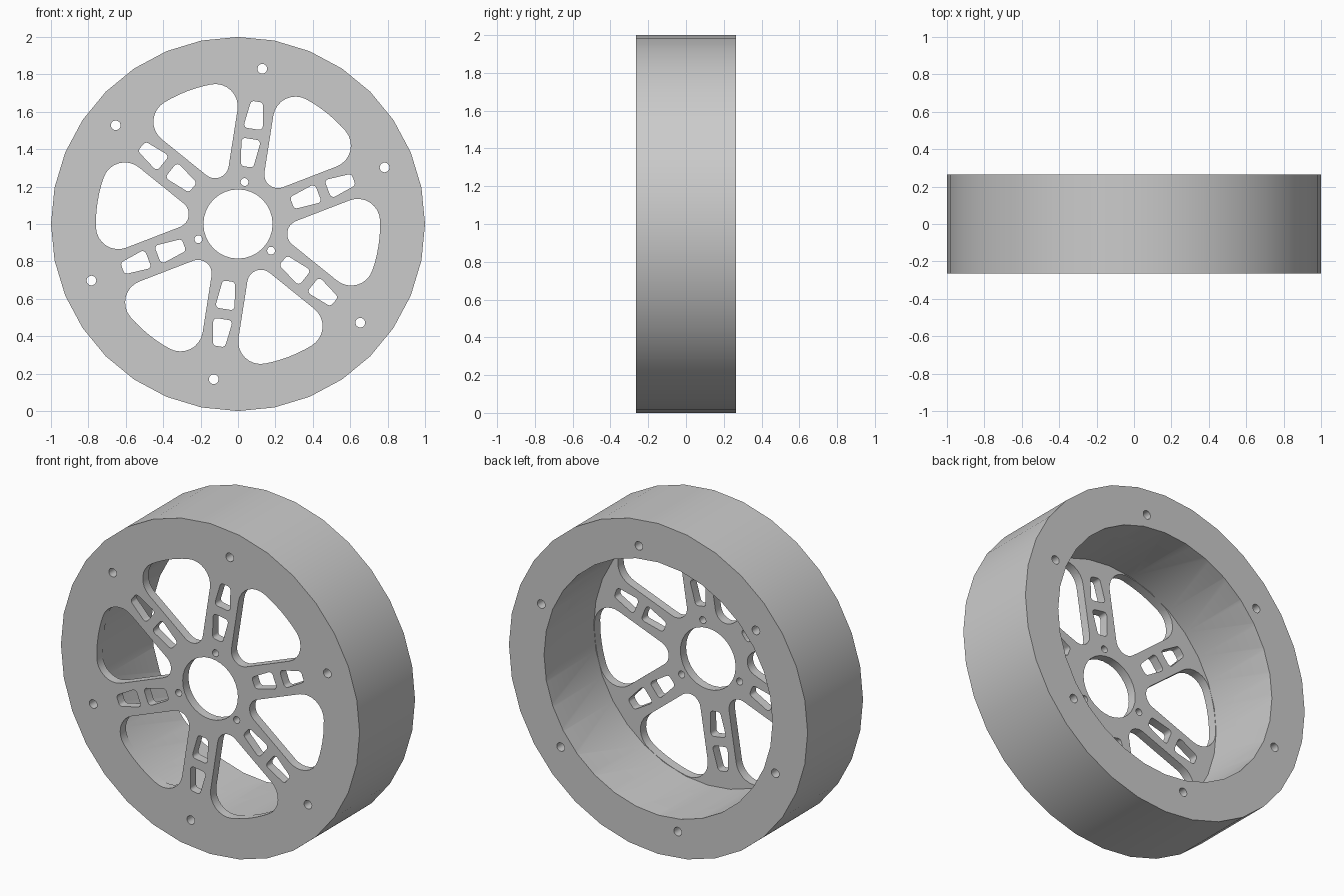
import bpy
import bmesh
from math import cos, sin, radians, degrees, atan2, hypot, sqrt
from mathutils import Matrix, Vector

if "Cube" in bpy.data.objects:
    bpy.data.objects.remove(bpy.data.objects["Cube"], do_unlink=True)

HALF_DEPTH = 0.265
PLATE = 0.055          # thickness of the spoked face
BORE = 0.765           # inner radius of the barrel
SPOKE_ANGLE = 81.1     # direction of the first spoke, degrees
SPOKE_HALF = 0.097


def arc(cx, cy, r, start, end, steps):
    """Points on an arc, angles in degrees."""
    angles = [radians(start + (end - start) * i / steps) for i in range(steps + 1)]
    return [(cx + r * cos(a), cy + r * sin(a)) for a in angles]


def circle(r, sides, cx=0.0):
    return arc(cx, 0, r, 0, 360, sides)[:-1]


def turned(points, angle):
    c, s = cos(radians(angle)), sin(radians(angle))
    return [(x * c - y * s, x * s + y * c) for x, y in points]


def window():
    """Rounded wedge between two spokes, pointing along +x."""
    tip, corner, outer = 0.073, 0.12, 0.76
    v = SPOKE_HALF + corner
    u = sqrt((outer - corner) ** 2 - v ** 2)
    a = 30 - degrees(atan2(v, u))
    d = hypot(u, v)
    cx, cy = d * cos(radians(a)), d * sin(radians(a))
    points = arc(0, 0, outer, -a, a, 6)
    points += arc(cx, cy, corner, a, 120, 8)[1:]
    points += arc(2 * (SPOKE_HALF + tip), 0, tip, 120, 240, 8)
    points += arc(cx, -cy, corner, -120, -a, 8)[:-1]
    return points


def slot(u0, u1, w0, w1, r=0.02):
    """Tapered slot with rounded corners, lying along +x."""
    side = 90 + degrees(atan2(w1 - w0, u1 - u0))
    upper = arc(u1 - r, w1 - r, r, 0, side, 5) + arc(u0 + r, w0 - r, r, side, 180, 5)
    return upper + [(x, -y) for x, y in reversed(upper)]


def extruded(name, loops, y0, y1):
    """Solid from an outline with holes, running from y0 to y1."""
    bm = bmesh.new()
    for points in loops:
        verts = [bm.verts.new((x, y0, z)) for x, z in points]
        for i, vert in enumerate(verts):
            bm.edges.new((verts[i - 1], vert))
    bmesh.ops.triangle_fill(bm, edges=bm.edges[:], use_beauty=True, normal=Vector((0, -1, 0)))
    result = bmesh.ops.extrude_face_region(bm, geom=bm.faces[:], use_keep_orig=True)
    moved = [g for g in result["geom"] if isinstance(g, bmesh.types.BMVert)]
    bmesh.ops.translate(bm, verts=moved, vec=(0, y1 - y0, 0))
    bmesh.ops.recalc_face_normals(bm, faces=bm.faces[:])
    bmesh.ops.transform(bm, matrix=Matrix.Translation((0, 0, 1)), verts=bm.verts[:])
    mesh = bpy.data.meshes.new(name)
    bm.to_mesh(mesh)
    bm.free()
    obj = bpy.data.objects.new(name, mesh)
    bpy.context.collection.objects.link(obj)
    return obj


# Outline: rim, hub hole, windows, spoke slots and bolt holes
loops = [circle(1.0, 32), circle(0.185, 32)]
for k in range(6):
    angle = SPOKE_ANGLE + 60 * k
    loops.append(turned(window(), angle + 30))
    loops.append(turned(slot(0.31, 0.46, 0.036, 0.05), angle))
    loops.append(turned(slot(0.515, 0.662, 0.05, 0.035), angle))
    loops.append(turned(circle(0.026, 16, 0.84), angle))
    if k % 2 == 0:
        loops.append(turned(circle(0.021, 16, 0.227), angle))

wheel = extruded("spoked_wheel", loops, -HALF_DEPTH, HALF_DEPTH)

# Hollow out the barrel behind the spoked face
cutter = extruded("bore_cutter", [circle(BORE, 32)], -HALF_DEPTH + PLATE, HALF_DEPTH + 0.1)
cutter.hide_render = True
cut = wheel.modifiers.new("barrel_bore", "BOOLEAN")
cut.operation = "DIFFERENCE"
cut.solver = "EXACT"
cut.object = cutter

bpy.ops.object.select_all(action="DESELECT")
wheel.select_set(True)
bpy.context.view_layer.objects.active = wheel
bpy.ops.object.modifier_apply(modifier=cut.name)
bpy.data.objects.remove(cutter, do_unlink=True)

# Single grey finish
grey = bpy.data.materials.new("light_grey")
grey.use_nodes = True
colour = (0.6, 0.6, 0.6, 1.0)
grey.diffuse_color = colour
grey.node_tree.nodes["Principled BSDF"].inputs["Base Color"].default_value = colour
wheel.data.materials.clear()
wheel.data.materials.append(grey)

bpy.ops.object.shade_smooth_by_angle(angle=radians(35))
